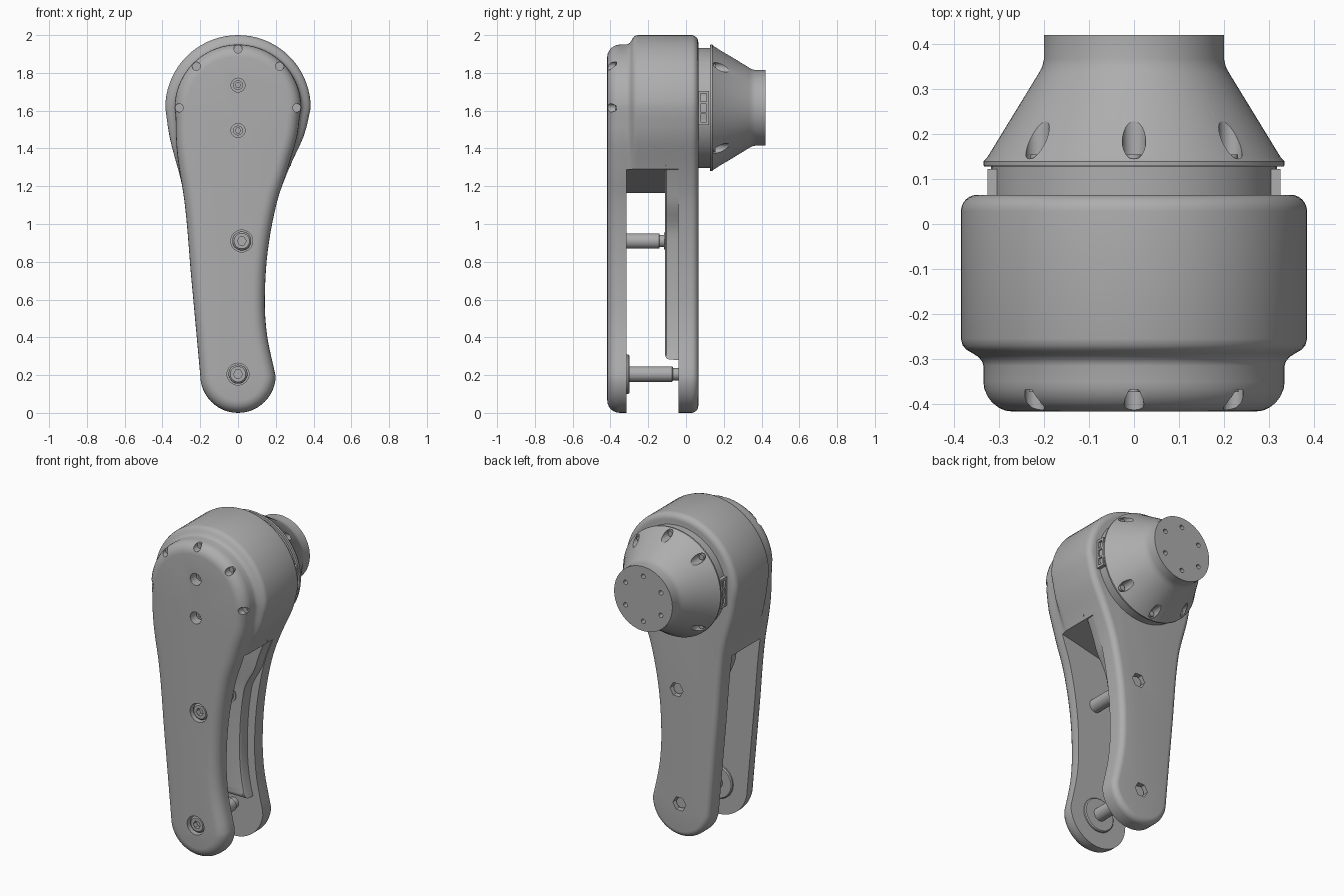
import bpy, bmesh, math
from mathutils import Vector

cube = bpy.data.objects.get("Cube")
if cube:
    bpy.data.objects.remove(cube, do_unlink=True)

grey = bpy.data.materials.new("plain grey")
grey.use_nodes = True
colour = (0.42, 0.42, 0.42, 1)
grey.diffuse_color = colour
grey.node_tree.nodes["Principled BSDF"].inputs["Base Color"].default_value = colour

HUB = 1.615      # height of the motor axis
BIG, SMALL = 0.385, 0.335   # housing and front cover radii


def skin(name, rings):
    """Closed solid through matching rings of (x, y, z) points."""
    bm = bmesh.new()
    loops = [[bm.verts.new(p) for p in ring] for ring in rings]
    for a, b in zip(loops, loops[1:]):
        for i in range(len(a)):
            j = (i + 1) % len(a)
            bm.faces.new((a[i], a[j], b[j], b[i]))
    bm.faces.new(loops[0])
    bm.faces.new(loops[-1])
    bmesh.ops.recalc_face_normals(bm, faces=bm.faces)
    mesh = bpy.data.meshes.new(name)
    bm.to_mesh(mesh)
    bm.free()
    mesh.materials.append(grey)
    ob = bpy.data.objects.new(name, mesh)
    bpy.context.collection.objects.link(ob)
    return ob


def lathe(name, x, z, profile, n=32, turn=0.0):
    """Round part about an axis along y, from (radius, y) pairs."""
    angles = [math.tau * i / n + turn for i in range(n)]
    return skin(name, [[(x + r * math.cos(a), y, z + r * math.sin(a)) for a in angles]
                       for r, y in profile])


def rod(name, x, z, r, y0, y1, n=24, turn=0.0):
    return lathe(name, x, z, [(r, y0), (r, y1)], n, turn)


def box(name, x0, x1, y0, y1, z0, z1):
    return skin(name, [[(x0, y, z0), (x1, y, z0), (x1, y, z1), (x0, y, z1)] for y in (y0, y1)])


def cut(target, cutters):
    bpy.context.view_layer.objects.active = target
    for c in cutters:
        mod = target.modifiers.new("cut", 'BOOLEAN')
        mod.operation, mod.solver, mod.object = 'DIFFERENCE', 'EXACT', c
        bpy.ops.object.modifier_apply(modifier=mod.name)
        bpy.data.objects.remove(c, do_unlink=True)


def smoothstep(a, b, v):
    t = min(max((v - a) / (b - a), 0), 1)
    return t * t * (3 - 2 * t)


def interp(table, z):
    """Smooth curve through (z, x) pairs."""
    n = len(table)
    i = max(k for k in range(n - 1) if k == 0 or table[k][0] <= z)
    (za, xa), (zb, xb) = table[i], table[i + 1]

    def slope(k):
        p, q = table[max(k - 1, 0)], table[min(k + 1, n - 1)]
        return (q[1] - p[1]) / (q[0] - p[0])
    h = zb - za
    t = (z - za) / h
    return ((2*t**3 - 3*t*t + 1) * xa + (t**3 - 2*t*t + t) * h * slope(i)
            + (3*t*t - 2*t**3) * xb + (t**3 - t*t) * h * slope(i + 1))


LEFT_EDGE = [(0.2, 0.198), (0.41, 0.154), (0.6, 0.142), (0.86, 0.158), (1.13, 0.21),
             (1.31, 0.277), (1.47, 0.35), (HUB, BIG)]
RIGHT_EDGE = [(0.2, 0.2), (0.7, 0.246), (1.18, 0.292), (1.45, 0.36), (HUB, BIG)]


def width(edge, z, r=BIG):
    return interp(edge, z) - (BIG - r) * smoothstep(1.2, HUB, z)


def arm_outline(r):
    heights = [0.2 + (HUB - 0.2) * k / 28 for k in range(29)]
    pts = [(width(LEFT_EDGE, z, r), z) for z in heights]
    pts += [(r * math.cos(a), HUB + r * math.sin(a))
            for a in (math.pi * k / 36 for k in range(1, 36))]
    pts += [(-width(RIGHT_EDGE, z, r), z) for z in reversed(heights)]
    pts += [(0.2 * math.cos(a), 0.2 + 0.2 * math.sin(a))
            for a in (math.pi * (1 + k / 24) for k in range(1, 24))]
    return pts


def ring(pts, y, inset):
    """Outline moved inwards along its normals, at depth y."""
    out = []
    for i, p in enumerate(pts):
        t = Vector(pts[(i + 1) % len(pts)]) - Vector(pts[i - 1])
        t.normalize()
        out.append((p[0] - t.y * inset, y, p[1] + t.x * inset))
    return out


def fillet(y_flat, y_side, size, steps=6):
    """(y, inset) pairs rounding from the flat face to the side wall."""
    for k in range(steps + 1):
        a = math.pi / 2 * k / steps
        yield y_flat + (y_side - y_flat) * (1 - math.cos(a)), size * (1 - math.sin(a))


# Arm body: front cover, stepped motor housing and back plate in one skin
stations = [(y, SMALL, i) for y, i in fillet(-0.417, -0.35, 0.065)]
stations += [(-0.315, SMALL, 0), (-0.305, 0.338, 0), (-0.295, 0.347, 0), (-0.288, 0.358, 0),
             (-0.28, 0.372, 0), (-0.27, 0.381, 0), (-0.255, BIG, 0)]
stations += [(y, BIG, i) for y, i in reversed(list(fillet(0.065, 0.028, 0.037)))]
body = skin("arm_body", [ring(arm_outline(r), y, i) for y, r, i in stations])

# Slot between the two legs, with a sloping roof
slot = skin("slot_cutter", [[(-0.6, y, -0.1), (0.6, y, -0.1), (0.6, y, 1.365), (-0.6, y, 1.095)]
                            for y in (-0.315, -0.04)])
BOLTS = [(0.02, 0.91), (0.0, 0.205)]
COVER_HOLES = [(0.0, 1.735), (0.0, 1.495)]
RIM = [(0.312 * math.cos(k * math.pi / 4), HUB + 0.312 * math.sin(k * math.pi / 4))
       for k in range(5)]
cutters = [slot]
cutters += [rod("bolt_cutter", x, z, 0.058, -0.5, -0.365, 32) for x, z in BOLTS]
cutters += [rod("nut_cutter", x, z, 0.045, 0.02, 0.2, 6) for x, z in BOLTS]
cutters += [rod("hole_cutter", x, z, 0.037, -0.5, -0.35) for x, z in COVER_HOLES]
cutters += [rod("rim_cutter", x, z, 0.022, -0.5, -0.368) for x, z in RIM]
cut(body, cutters)

# Stiffening rib on the inside of the back leg
zs = [0.28 + 1.05 * k / 30 for k in range(31)]


def rib_x(edge, z):
    return width(edge, z) - 0.004 - 0.045 * (1 - smoothstep(0.95, 1.13, z))


rib_pts = [(rib_x(LEFT_EDGE, z), z) for z in zs] + [(-rib_x(RIGHT_EDGE, z), z) for z in reversed(zs)]
rib = skin("back_leg_rib", [ring(rib_pts, y, i) for y, i in
                            [(-0.11, 0.022), (-0.104, 0.01), (-0.09, 0.002), (-0.02, 0)]])
parts = [body, rib]

# Socket-head bolts through both legs
for (x, z), shoulder, label in zip(BOLTS, (-0.14, -0.07), ("upper", "lower")):
    head = lathe(label + "_bolt_head", x, z,
                 [(0.041, -0.405), (0.05, -0.396), (0.05, -0.33)])
    cut(head, [rod("socket_cutter", x, z, 0.024, -0.5, -0.375, 6)])
    shaft = lathe(label + "_bolt_shaft", x, z,
                  [(0.041, -0.33), (0.041, shoulder - 0.004), (0.037, shoulder),
                   (0.033, shoulder), (0.033, 0.045)])
    parts += [head, shaft]
parts.append(lathe("lower_washer", 0, 0.205, [(0.105, -0.33), (0.105, -0.306), (0.099, -0.3)], 40))
parts.append(rod("upper_bolt_collar", 0.02, 0.91, 0.045, -0.117, -0.1))

# Screws inside the cover holes
for x, z in COVER_HOLES:
    screw = rod("cover_screw", x, z, 0.026, -0.372, -0.34)
    cut(screw, [rod("socket_cutter", x, z, 0.014, -0.5, -0.358, 6)])
    parts.append(screw)
for x, z in RIM:
    parts.append(rod("rim_screw", x, z, 0.012, -0.374, -0.36, 16))

# Motor output: base ring, cone and flange
rotor = lathe("output_cone", 0, HUB,
              [(0.318, 0.03), (0.318, 0.128), (0.333, 0.128), (0.335, 0.131), (0.335, 0.139),
               (0.327, 0.147), (0.212, 0.335), (0.204, 0.35), (0.2, 0.368), (0.2, 0.42)], 96)
cutters, screws = [], []
for k in (1, 2, 3, 5, 6, 7):
    a = k * math.pi / 4
    x, z = 0.303 * math.cos(a), HUB + 0.303 * math.sin(a)
    cutters.append(rod("cone_cutter", x, z, 0.026, 0.14, 0.4))
    screws.append(rod("cone_screw", x, z, 0.017, 0.13, 0.155, 16))
for k in range(6):
    a = math.pi / 2 + k * math.pi / 3
    cutters.append(rod("flange_cutter", 0.14 * math.cos(a), HUB + 0.14 * math.sin(a),
                       0.014, 0.38, 0.5, 16))
cut(rotor, cutters)
parts += [rotor] + screws

# Cable sockets on both sides of the base ring
for side, label in ((1, "left"), (-1, "right")):
    sock = box(label + "_cable_socket", *sorted((side * 0.29, side * 0.326)),
               0.062, 0.122, HUB - 0.09, HUB + 0.09)
    cut(sock, [box("pin_cutter", *sorted((side * 0.312, side * 0.4)), 0.078, 0.108,
                   HUB + c - 0.021, HUB + c + 0.021) for c in (-0.054, 0, 0.054)])
    parts.append(sock)

# Smooth shading with crisp edges
bpy.ops.object.select_all(action='DESELECT')
for ob in parts:
    ob.select_set(True)
bpy.context.view_layer.objects.active = body
bpy.ops.object.shade_smooth_by_angle(angle=math.radians(30))
